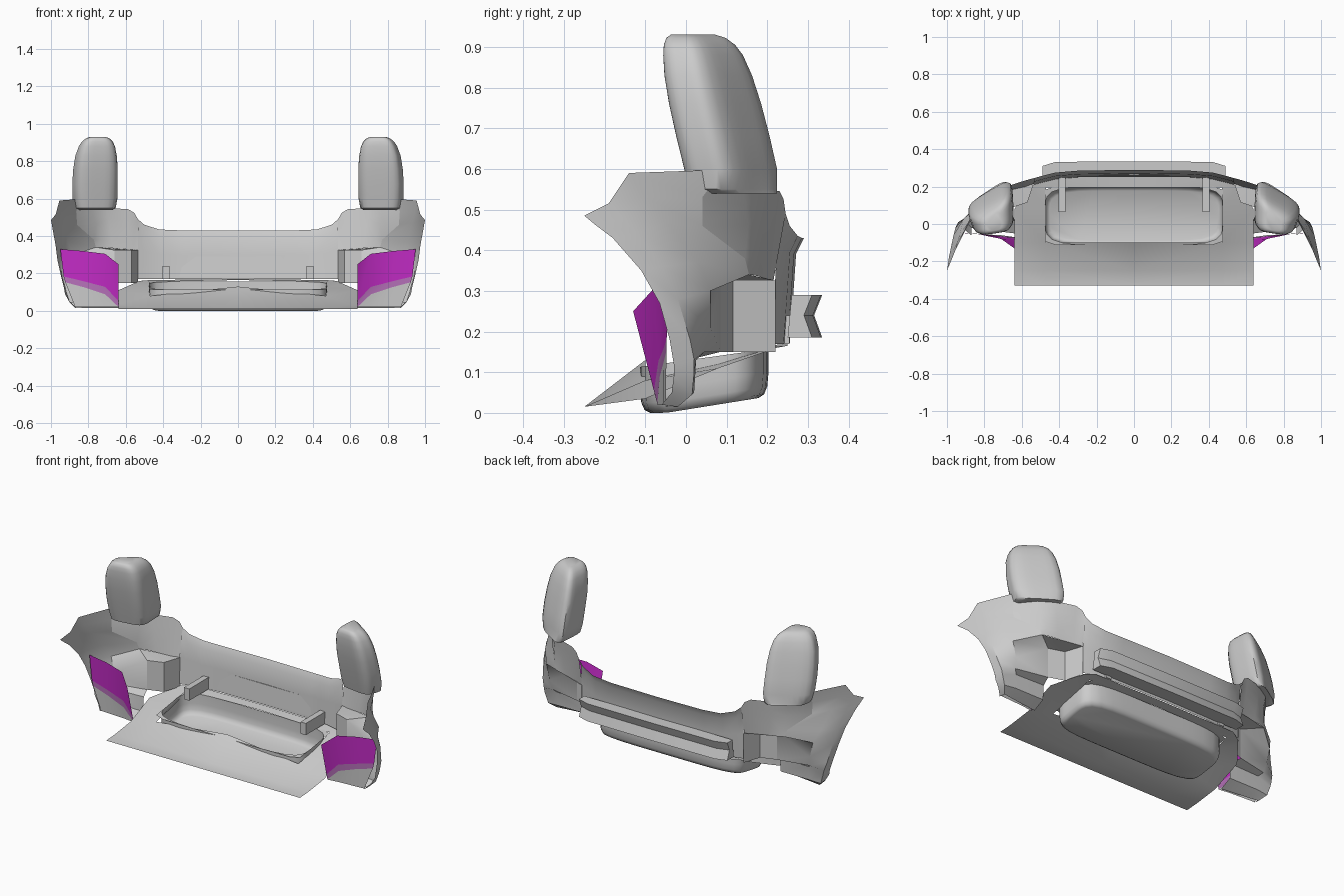
import bpy, bmesh, math
from mathutils import Vector

cube = bpy.data.objects.get("Cube")
if cube:
    bpy.data.objects.remove(cube, do_unlink=True)


def material(name, rgb):
    m = bpy.data.materials.new(name)
    m.use_nodes = True
    m.diffuse_color = (*rgb, 1)
    m.node_tree.nodes["Principled BSDF"].inputs["Base Color"].default_value = (*rgb, 1)
    return m


GREY = material("body_grey", (.6, .6, .6))
MAGENTA = material("magenta", (.55, .025, .57))
MAUVE = material("mauve", (.48, .17, .5))


def finish(name, bm, mats, mirror=True, angle=40):
    bmesh.ops.remove_doubles(bm, verts=bm.verts, dist=.0005)
    bmesh.ops.recalc_face_normals(bm, faces=bm.faces)
    mesh = bpy.data.meshes.new(name)
    bm.to_mesh(mesh)
    bm.free()
    ob = bpy.data.objects.new(name, mesh)
    bpy.context.collection.objects.link(ob)
    for m in mats:
        mesh.materials.append(m)
    if mirror:
        mod = ob.modifiers.new("mirror", 'MIRROR')
        mod.merge_threshold = .001
    bpy.ops.object.select_all(action='DESELECT')
    ob.select_set(True)
    bpy.context.view_layer.objects.active = ob
    bpy.ops.object.shade_smooth_by_angle(angle=math.radians(angle))


def loft(name, rows, closed=False, caps=(), mats=(GREY,), rule=None, **kw):
    """Skin a list of point rows; caps lists the row indices to fill."""
    bm = bmesh.new()
    vs = [[bm.verts.new(p) for p in r] for r in rows]
    n = len(rows[0])
    for i in range(len(rows) - 1):
        for j in range(n if closed else n - 1):
            k = (j + 1) % n
            f = bm.faces.new((vs[i][j], vs[i][k], vs[i + 1][k], vs[i + 1][j]))
            if rule:
                f.material_index = rule(i)
    for c in caps:
        bm.faces.new(vs[c])
    finish(name, bm, mats, **kw)


def squircle(n, power):
    """Points of a rounded square in -1..1."""
    pts = []
    for i in range(n):
        a = math.tau * (i + .5) / n
        c, s = math.cos(a), math.sin(a)
        r = (abs(c) ** power + abs(s) ** power) ** (-1 / power)
        pts.append((c * r, s * r))
    return pts


# Rear panel with an outward lip along its top edge
tops = [(0, .29, .43), (.3, .285, .43), (.42, .275, .435), (.5, .255, .46), (.535, .245, .49)]
rows = []
for t, inset in ((0, 0), (.5, .008), (.85, .014), (1, 0)):
    rows.append([(x, y - .035 * (1 - t) - inset, .17 + (z - .17) * t) for x, y, z in tops])
loft("rear_panel", rows)

# Rear corners below the lamps
edge = [(.85, .09, .598), (.865, .04, .53), (.86, .04, .46), (.77, .145, .38), (.76, .155, .34)]
rows = []
for top, bottom in (((.535, .245, .49), (.535, .215, .325)),
                    ((.555, .24, .525), (.555, .21, .327)),
                    ((.59, .23, .545), (.58, .2, .328)),
                    ((.7, .195, .548), (.67, .18, .335)),
                    ((.79, .14, .565), (.72, .17, .338))):
    rows.append([Vector(top).lerp(Vector(bottom), t) for t in (0, .25, .45, .8, 1)])
loft("rear_corner", rows + [edge])

# Quarter panels: arch lip, panel middle, rear edge, from top to bottom
loft("quarter_panel", [
    [(1, -.25, .485), (.975, -.19, .515), (.955, -.14, .59), edge[0]],
    [(.995, -.22, .46), (.973, -.155, .48), (.945, -.1, .53), edge[1]],
    [(.99, -.18, .43), (.97, -.12, .44), (.93, -.05, .47), edge[2]],
    [(.975, -.11, .35), (.965, -.06, .36), (.91, .03, .37), edge[3]],
    [(.965, -.065, .27), (.955, -.02, .28), (.88, .06, .3), edge[4]],
    [(.945, -.04, .18), (.94, .01, .18), (.86, .06, .21), (.66, .085, .325)],
    [(.93, -.03, .12), (.925, .02, .13), (.85, .045, .15), (.66, .085, .15)],
    [(.925, -.03, .09), (.918, .02, .1), (.83, .025, .13), (.64, .025, .135)],
    [(.9, -.035, .05), (.9, .015, .045), (.83, .02, .05), (.64, .02, .05)],
    [(.87, -.06, .02), (.87, -.02, .015), (.8, -.03, .015), (.64, -.05, .015)]], angle=35)

# Recessed pockets between rear panel and quarter panels
plan = [(.535, .22), (.57, .115), (.66, .085)]
bm = bmesh.new()
low = [bm.verts.new((x, y, .15)) for x, y in plan]
high = [bm.verts.new((x, y, .325)) for x, y in plan]
back = bm.verts.new(edge[-1])
for i in range(2):
    bm.faces.new((low[i], low[i + 1], high[i + 1], high[i]))
    bm.faces.new((high[i], high[i + 1], back))
finish("corner_pocket", bm, [GREY], angle=20)

# Tall rounded lamp housings leaning forward
corners = [Vector(p) for p in ((.643, .015), (.855, -.015), (.893, .1), (.655, .243))]
centre = sum(corners, Vector((0, 0))) / 4
rows = []
for z, s, dx, dy in ((.54, .8, 0, .025), (.55, .94, 0, .012), (.6, 1.02, 0, .004),
                     (.68, 1.03, 0, -.015), (.76, 1.01, -.003, -.034),
                     (.83, .94, -.006, -.05), (.88, .82, -.01, -.061),
                     (.905, .7, -.012, -.068), (.922, .54, -.013, -.074),
                     (.93, .36, -.014, -.078)):
    ring = []
    for u, v in squircle(32, 4.5):
        a = corners[0].lerp(corners[1], (u + 1) / 2)
        b = corners[3].lerp(corners[2], (u + 1) / 2)
        d = a.lerp(b, (v + 1) / 2) - centre
        ring.append((centre.x + d.x * s + dx, centre.y + d.y * s ** .7 + dy, z))
    rows.append(ring)
loft("lamp_housing", rows, closed=True, caps=(0, -1), angle=50)

# Wheel well liners, coloured in bands from the bottom up
columns = [((.64, -.07, .02), (.64, -.13, .25), 0, (.01, .15)),
           ((.71, -.06, .02), (.71, -.08, .305), 0, (.24, .38)),
           ((.8, -.055, .02), (.83, -.055, .32), .01, (.35, .46)),
           ((.87, -.05, .02), (.95, -.045, .33), .02, (.43, .53))]
rows = []
for k in range(4):
    row = []
    for bottom, top, bulge, (g, m) in columns:
        t = (0, g, m, 1)[k]
        swell = bulge * math.sin(math.pi * t)
        row.append(Vector(bottom).lerp(Vector(top), t) + Vector((swell, 0, 0)))
    rows.append(row)
loft("wheel_liner", rows, mats=(GREY, MAUVE, MAGENTA), rule=lambda i: i)

# Boot floor, raised along its middle, open over the spare wheel well
xs = (0, .47, .64)
floor = [(-.33, (.01, .01, .01), .64), (-.25, (.015, .015, .015), .64),
         (-.1, (.13, .08, .035), .64), (.08, (.155, .12, .11), .64),
         (.195, (.165, .155, .15), .55), (.25, (.17, .165, .16), .53)]
bm = bmesh.new()
grid = [[bm.verts.new((min(x, w), y if w > .54 or x < .5 else .215, z))
         for x, z in zip(xs, zs)] for y, zs, w in floor]
for i in range(len(grid) - 1):
    for j in range(2):
        if not (j == 0 and 2 <= i <= 3):
            bm.faces.new((grid[i][j], grid[i][j + 1], grid[i + 1][j + 1], grid[i + 1][j]))
finish("boot_floor", bm, [GREY])

# Spare wheel well, with a square flange closing the corners of the opening
rows = []
for s, lift, power in ((1, None, 40), (1, None, 5), (1, .06, 5), (.98, .025, 5),
                       (.93, .007, 5), (.84, 0, 5)):
    ring = []
    for u, v in squircle(48, power):
        x = u * (.475 - .155 * (1 - s))
        y = .045 + .158 * v * s
        base = max(0, .16 * (y + .05))
        ring.append((x, y, .115 + .14 * (y + .1) if lift is None else base + lift))
    rows.append(ring)
loft("spare_well", rows, closed=True, caps=(-1,), mirror=False, angle=50)

# Bumper beam with a grooved back and tapered ends
profile = [(.26, .29), (.335, .29), (.315, .24), (.335, .185), (.25, .185)]
rows = [[(x, min(y, .335 - cut) if y < .3 else y - cut, z) for y, z in profile]
        for x, cut in ((0, 0), (.42, .003), (.49, .025))]
loft("bumper_beam", rows, closed=True, caps=(-1,), angle=25)

# Rails carrying the beam
bm = bmesh.new()
bmesh.ops.create_cube(bm, size=1)
for v in bm.verts:
    v.co = (.385 + v.co.x * .035, .16 + v.co.y * .19, .205 + v.co.z * .07)
finish("beam_rail", bm, [GREY])
